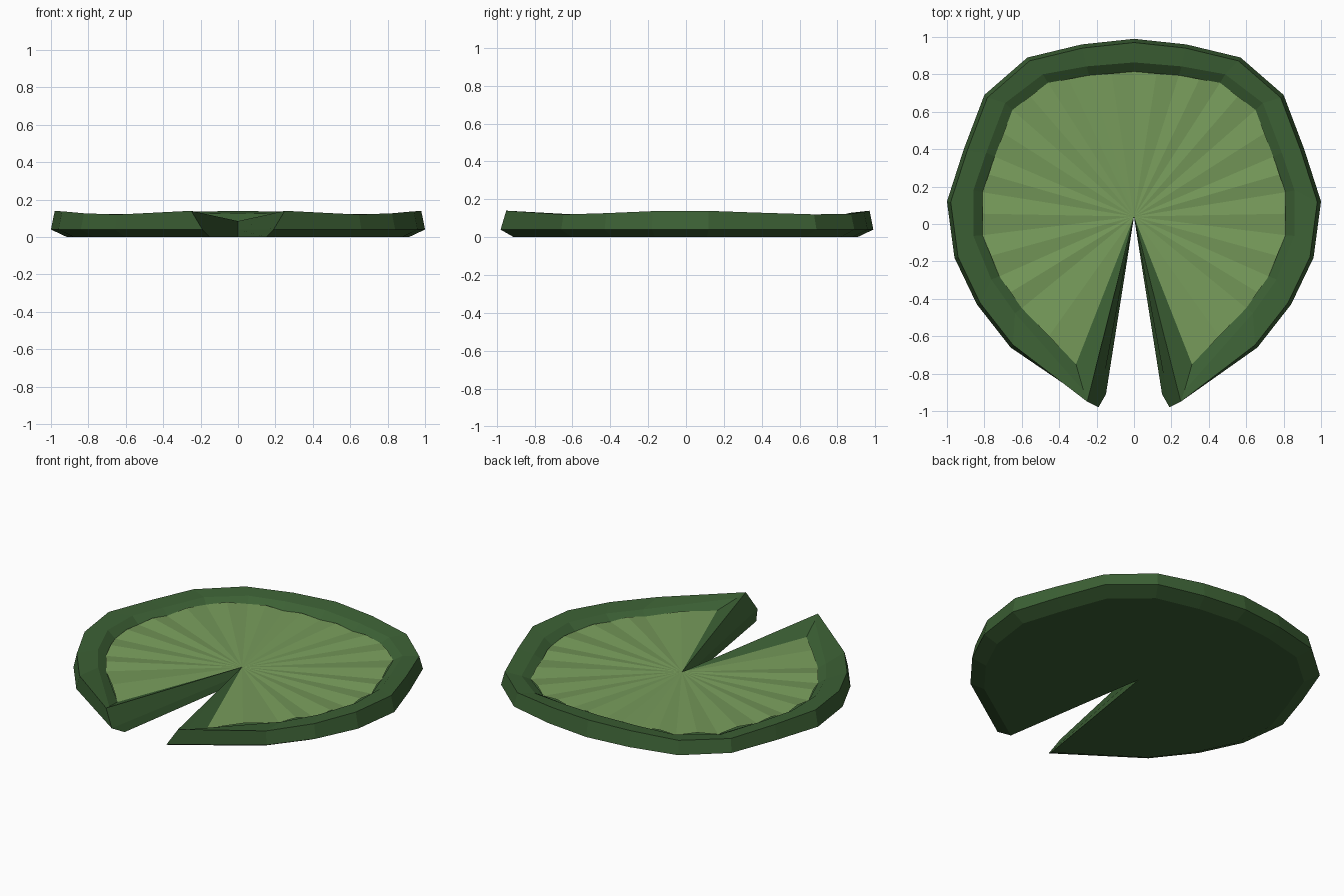
import bpy, bmesh, math

if "Cube" in bpy.data.objects:
    bpy.data.objects.remove(bpy.data.objects["Cube"])

def material(name, rgb):
    m = bpy.data.materials.new(name)
    m.diffuse_color = (*rgb, 1)
    m.use_nodes = True
    m.node_tree.nodes["Principled BSDF"].inputs["Base Color"].default_value = m.diffuse_color
    return m

DARK = material("dark green", (0.045, 0.118, 0.035))
LIGHT = material("light green", (0.185, 0.33, 0.105))

# Right half outlines, from the back middle round to the notch tip
WIDE = [(0, .99), (.28, .96), (.57, .89), (.80, .69), (.91, .40),
        (1, .12), (.96, -.18), (.84, -.43), (.66, -.66), (.19, -.98)]
PAD = [(0, .815), (.24, .795), (.46, .755), (.65, .61), (.745, .36),
       (.81, .17), (.81, -.06), (.72, -.28), (.60, -.45), (.31, -.75)]
APEX_Y = 0.04
PAD_Z = 0.085

def scaled(pts, s, tip):
    return [(x * s, y * s) for x, y in pts[:-1]] + [tip]

def rim_z(x, y):
    # the rim dips gently on the diagonals
    return 0.13 + 0.01 * math.cos(4 * math.atan2(y, x))

def ring(half, z, apex_z):
    """Closed, mirrored loop: back middle, right side, notch apex, left side."""
    f = z if callable(z) else (lambda x, y: z)
    right = [(x, y, f(x, y)) for x, y in half]
    left = [(-x, y, h) for x, y, h in reversed(right[1:])]
    return right + [(0, APEX_Y, apex_z)] + left

def finish(bm, name, mat):
    bmesh.ops.remove_doubles(bm, verts=bm.verts, dist=1e-4)
    bmesh.ops.recalc_face_normals(bm, faces=bm.faces)
    me = bpy.data.meshes.new(name)
    bm.to_mesh(me)
    bm.free()
    me.materials.append(mat)
    ob = bpy.data.objects.new(name, me)
    bpy.context.collection.objects.link(ob)
    return ob

# Leaf body: underside, flared side, raised rim and inner wall
rings = [
    ring(scaled(WIDE, .915, (.15, -.91)), 0, 0),
    ring(WIDE, .04, .04),
    ring(scaled(WIDE, .98, (.25, -.95)), lambda x, y: .14 if y < -.9 else rim_z(x, y), PAD_Z),
    ring(scaled(PAD, 1.06, (.27, -.89)), lambda x, y: rim_z(x, y) - .012, PAD_Z),
    ring(PAD, PAD_Z, PAD_Z),
]
bm = bmesh.new()
loops = [[bm.verts.new(p) for p in r] for r in rings]
n = len(loops[0])
for a, b in zip(loops, loops[1:]):
    for i in range(n):
        j = (i + 1) % n
        bm.faces.new((a[i], a[j], b[j], b[i]))
bm.faces.new(loops[0][::-1])
finish(bm, "leaf_body", DARK)

# Leaf surface: fan of shallow folds radiating from the notch apex
bm = bmesh.new()
edge = rings[-1]
k = len(PAD)
path = edge[k + 1:] + edge[:k]          # left tip round the back to right tip
pts = []
for p, q in zip(path, path[1:]):
    pts.append(p)
    pts.append(((p[0] + q[0]) / 2, (p[1] + q[1]) / 2, PAD_Z + .014))
pts.append(path[-1])
centre = bm.verts.new((0, APEX_Y, PAD_Z))
vs = [bm.verts.new(p) for p in pts]
for a, b in zip(vs, vs[1:]):
    bm.faces.new((centre, b, a))
bmesh.ops.recalc_face_normals(bm, faces=bm.faces)
if sum(f.normal.z for f in bm.faces) < 0:
    bmesh.ops.reverse_faces(bm, faces=bm.faces)
me = bpy.data.meshes.new("leaf_surface")
bm.to_mesh(me)
bm.free()
me.materials.append(LIGHT)
bpy.context.collection.objects.link(bpy.data.objects.new("leaf_surface", me))
